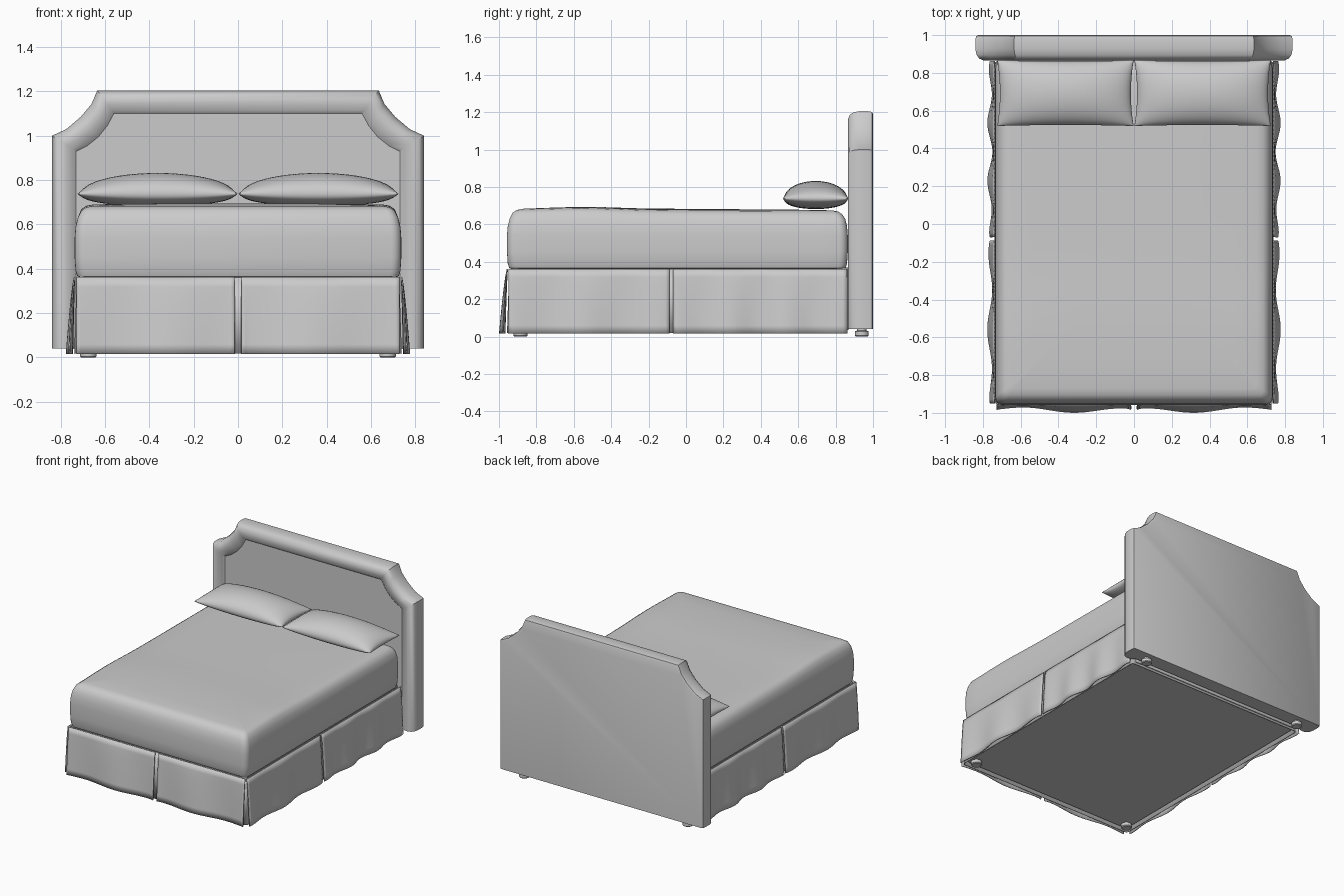
import bpy, bmesh
from math import sin, cos, pi, exp, radians

if "Cube" in bpy.data.objects:
    bpy.data.objects.remove(bpy.data.objects["Cube"])

# One plain grey for everything
grey = bpy.data.materials.new("soft grey")
grey.use_nodes = True
grey.diffuse_color = (0.6, 0.6, 0.6, 1)
grey.node_tree.nodes["Principled BSDF"].inputs["Base Color"].default_value = (0.6, 0.6, 0.6, 1)


def make(name, verts, faces, angle=40, thickness=0):
    """Mesh object with consistent normals, smooth shading and sharp creases."""
    mesh = bpy.data.meshes.new(name)
    mesh.from_pydata(verts, [], faces)
    bm = bmesh.new()
    bm.from_mesh(mesh)
    bmesh.ops.remove_doubles(bm, verts=bm.verts, dist=0.0001)
    bmesh.ops.recalc_face_normals(bm, faces=bm.faces)
    bm.to_mesh(mesh)
    bm.free()
    mesh.shade_smooth()
    mesh.set_sharp_from_angle(angle=radians(angle))
    mesh.materials.append(grey)
    obj = bpy.data.objects.new(name, mesh)
    bpy.context.collection.objects.link(obj)
    if thickness:
        solid = obj.modifiers.new("cloth", "SOLIDIFY")
        solid.thickness = thickness
        solid.offset = 0
    return obj


def grid_faces(rows, cols, wrap=False, start=0):
    """Quads joining rows of points; wrap closes every row."""
    last = cols if wrap else cols - 1
    return [[start + r * cols + c, start + r * cols + (c + 1) % cols,
             start + (r + 1) * cols + (c + 1) % cols, start + (r + 1) * cols + c]
            for r in range(rows - 1) for c in range(last)]


def ring(x, y0, y1, radius, z, steps=5, side=16):
    """Rounded rectangle at height z, with points along its long sides."""
    pts = []
    for cx, cy, a0 in ((x - radius, y1 - radius, 0), (radius - x, y1 - radius, pi / 2),
                       (radius - x, y0 + radius, pi), (x - radius, y0 + radius, 1.5 * pi)):
        for i in range(steps + 1):
            a = a0 + i * pi / 2 / steps
            pts.append((cx + radius * cos(a), cy + radius * sin(a), z))
        if a0 in (pi / 2, 1.5 * pi):
            start, end = pts[-1], (pts[-1][0], y0 + y1 - pts[-1][1])
            for i in range(1, side):
                pts.append((start[0], start[1] + (end[1] - start[1]) * i / side, z))
    return pts


def loft(name, rings, caps=True, **options):
    n = len(rings[0])
    faces = grid_faces(len(rings), n, wrap=True)
    if caps:
        faces += [list(range(n)), list(range((len(rings) - 1) * n, len(rings) * n))]
    return make(name, [p for r in rings for p in r], faces, **options)


# Headboard: rolled border swept along a scooped outline around a flat panel
outer = [(0.84, 0.04), (0.84, 1.0), (0.775, 1.03), (0.71, 1.085), (0.66, 1.145), (0.635, 1.205)]
inner = [(0.73, 0.04), (0.73, 0.93), (0.68, 0.955), (0.63, 0.995), (0.59, 1.045), (0.56, 1.10)]


def mirrored(path):
    return path + [(-x, z) for x, z in reversed(path)]


section = [(0.14, 1.0), (0.04, 0.994), (0, 0.975), (0, 0.925), (0.06, 0.895), (0.2, 0.875),
           (0.4, 0.866), (0.6, 0.868), (0.85, 0.878), (1, 0.892)]
pairs = list(zip(mirrored(outer), mirrored(inner)))
cols, rows = len(pairs), len(section)
verts = [(a[0] + (b[0] - a[0]) * t, y, a[1] + (b[1] - a[1]) * t)
         for t, y in section for a, b in pairs]
faces = grid_faces(rows, cols)
faces.append(list(range(cols)))
faces.append(list(range((rows - 1) * cols, rows * cols)))
faces.append([r * cols for r in range(rows)] + [r * cols + cols - 1 for r in reversed(range(rows))])
make("headboard", verts, faces, angle=35)

# Box base hidden by the skirt
loft("bed_base", [ring(0.715, -0.935, 0.87, 0.02, z) for z in (0.035, 0.37)])

# Mattress with soft shoulders and a slightly crowned top
profile = [(0.03, 0.36), (0.012, 0.366), (0.004, 0.39), (0, 0.45), (0, 0.54), (0.004, 0.59), (0.014, 0.63),
           (0.03, 0.657), (0.052, 0.672), (0.085, 0.678), (0.2, 0.68), (0.4, 0.682), (0.6, 0.682), (0.7, 0.682)]
rings = []
for inset, z in profile:
    r = ring(0.737 - inset, -0.957 + inset, 0.865 - inset, max(0.045 - inset * 0.3, 0.01), z)
    if z > 0.65:
        r = [(x, y, h + 0.01 * exp(-((y + 0.55) / 0.25) ** 2) - 0.004 * y) for x, y, h in r]
    rings.append(r)
loft("mattress", rings)

# Skirt lining seen through the pleats
loft("skirt_lining", [ring(0.725 + f, -0.943 - f, 0.862, 0.02, z)
                      for f, z in ((0, 0.36), (0.006, 0.2), (0.012, 0.018))],
     caps=False, thickness=0.004)


def skirt_panel(name, start, end, out, flare, folds, phase):
    """Hanging cloth between two points, flaring and waving towards the hem."""
    cols, rows = 41, 9
    verts = []
    for r in range(rows):
        t = r / (rows - 1)
        for c in range(cols):
            s = c / (cols - 1)
            wave = 0.62 + 0.38 * cos(2 * pi * folds * s + phase) * sin(pi * s) ** 0.4
            d = flare * wave * t ** 0.75
            verts.append((start[0] + (end[0] - start[0]) * s + out[0] * d,
                          start[1] + (end[1] - start[1]) * s + out[1] * d,
                          0.362 - 0.346 * t))
    make(name, verts, grid_faces(rows, cols), thickness=0.006)


for side, label in ((1, "left"), (-1, "right")):
    skirt_panel("skirt_front_" + label, (side * 0.015, -0.955), (side * 0.728, -0.955),
                (0, -1), 0.042, 1.2, pi)
    skirt_panel("skirt_side_front_" + label, (side * 0.738, -0.95), (side * 0.738, -0.088),
                (side, 0), 0.036, 2, 0.6)
    skirt_panel("skirt_side_back_" + label, (side * 0.738, -0.07), (side * 0.738, 0.862),
                (side, 0), 0.036, 3, 0.3)

    # Pillow: two puffed sheets meeting at a pinched seam
    n = 25
    verts, faces = [], []
    for up in (1, -1):
        faces += grid_faces(n, n, start=len(verts))
        for i in range(n):
            for j in range(n):
                u, v = -cos(pi * i / (n - 1)), -cos(pi * j / (n - 1))
                puff = max((1 - u ** 2) * (1 - v ** 2), 0)
                height = 0.094 * puff ** 0.5 if up > 0 else -0.056 * puff ** 0.4
                x = 0.363 + 0.361 * u * (1 - 0.04 * (1 - v ** 2))
                y = 0.693 + 0.174 * v * (1 - 0.03 * (1 - u ** 2))
                verts.append((side * x, y, 0.738 + height))
    make("pillow_" + label, verts, faces, angle=60)

    # Feet under the base and the headboard
    for place, y in (("front", -0.885), ("back", 0.94)):
        loft(place + "_foot_" + label,
             [[(side * 0.675 + r * cos(a * pi / 12), y + r * sin(a * pi / 12), z) for a in range(24)]
              for r, z in ((0.032, 0), (0.037, 0.005), (0.037, 0.028), (0.025, 0.032), (0.025, 0.045))])
